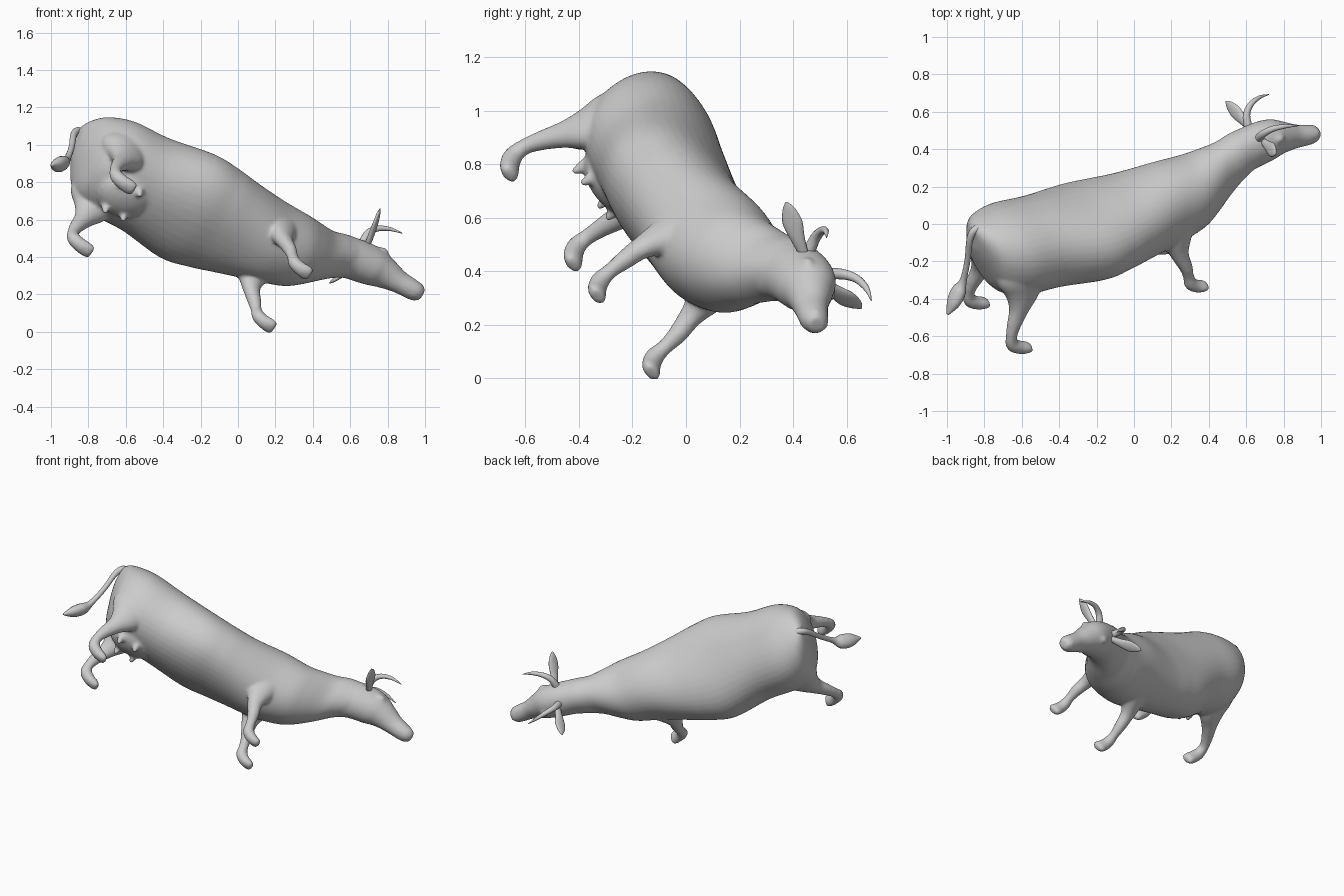
import bpy, bmesh, math
from mathutils import Vector, Matrix

# Animal axes in the world: forward, left, up, and the origin inside the barrel
FWD = Vector((0.875, 0.287, -0.39)).normalized()
RIGHT = Vector((0.4845, -0.506, 0.7135))
RIGHT = (RIGHT - FWD * RIGHT.dot(FWD)).normalized()
UP = RIGHT.cross(FWD)
POSE = Matrix((FWD, -RIGHT, UP)).transposed().to_4x4()
POSE.translation = Vector((-0.028, 0.029, 0.559))


def spline(rows, steps):
    """Catmull-Rom through rows of (x, y, z, side radius, other radius)."""
    out = []
    n = len(rows)
    for i in range(n - 1):
        p = [rows[max(i - 1, 0)], rows[i], rows[i + 1], rows[min(i + 2, n - 1)]]
        for s in range(steps):
            t = s / steps
            out.append([0.5 * (2 * b + (c - a) * t + (2 * a - 5 * b + 4 * c - d) * t * t
                               + (3 * b - a - 3 * c + d) * t ** 3) for a, b, c, d in zip(*p)])
    out.append(list(rows[-1]))
    return out


def tube(bm, rows, side=(0, 1, 0), sides=24, steps=5, power=1.0, mirror=False, upright=False):
    """Loft elliptical rings along a path; optionally repeat on the other side."""
    pts = spline(rows, steps)
    for flip in ((1, -1) if mirror else (1,)):
        rings = []
        for i, p in enumerate(pts):
            tan = Vector(pts[min(i + 1, len(pts) - 1)][:3]) - Vector(pts[max(i - 1, 0)][:3])
            tan = Vector((1, 0, 0)) if upright else tan.normalized()
            a = Vector(side)
            a = (a - tan * a.dot(tan)).normalized()
            b = tan.cross(a)
            ring = []
            for k in range(sides):
                c, s = math.cos(math.tau * k / sides), math.sin(math.tau * k / sides)
                c, s = (math.copysign(abs(v) ** power, v) for v in (c, s))
                v = Vector(p[:3]) + a * c * max(p[3], 0.002) + b * s * max(p[4], 0.002)
                ring.append(bm.verts.new((v.x, v.y * flip, v.z)))
            rings.append(ring)
        for r, q in zip(rings, rings[1:]):
            for k in range(sides):
                j = (k + 1) % sides
                bm.faces.new((r[k], r[j], q[j], q[k]))
        bm.faces.new(rings[0])
        bm.faces.new(rings[-1])


def ball(bm, pos, size):
    mat = Matrix.Translation(pos) @ Matrix.Diagonal((*size, 1))
    bmesh.ops.create_uvsphere(bm, u_segments=20, v_segments=12, radius=1, matrix=mat)


def finish(name, bm, blend=0):
    bmesh.ops.recalc_face_normals(bm, faces=bm.faces[:])
    mesh = bpy.data.meshes.new(name)
    bm.to_mesh(mesh)
    bm.free()
    ob = bpy.data.objects.new(name, mesh)
    bpy.context.collection.objects.link(ob)
    ob.matrix_world = POSE
    for f in mesh.polygons:
        f.use_smooth = True
    if blend:
        rm = ob.modifiers.new("fuse", 'REMESH')
        rm.mode, rm.voxel_size, rm.use_smooth_shade = 'VOXEL', 0.010, True
        sm = ob.modifiers.new("soften", 'SMOOTH')
        sm.factor, sm.iterations = 0.5, blend
    return ob


# Body: trunk, neck, head, legs and udder fused into one skin
bm = bmesh.new()
tube(bm, [(-0.945, 0, 0.20, 0.05, 0.06), (-0.920, 0, 0.155, 0.125, 0.125),
          (-0.86, 0, 0.085, 0.220, 0.208), (-0.73, 0, 0.058, 0.275, 0.240),
          (-0.53, 0, 0.037, 0.284, 0.233), (-0.28, 0, 0.010, 0.332, 0.225),
          (-0.12, 0, 0.008, 0.312, 0.217), (0.02, 0, 0.010, 0.275, 0.216),
          (0.22, 0, 0.022, 0.222, 0.225), (0.38, 0, 0.040, 0.195, 0.205),
          (0.47, 0, 0.070, 0.162, 0.190), (0.57, 0, 0.120, 0.120, 0.165),
          (0.65, 0, 0.170, 0.110, 0.142), (0.72, 0, 0.200, 0.105, 0.120)],
     sides=40, power=0.92, upright=True)
# Head
tube(bm, [(0.62, 0, 0.16, 0.10, 0.125), (0.70, 0, 0.195, 0.106, 0.122),
          (0.79, 0, 0.212, 0.106, 0.120), (0.87, 0, 0.215, 0.100, 0.112),
          (0.94, 0, 0.202, 0.082, 0.088), (1.02, 0, 0.180, 0.060, 0.066),
          (1.09, 0, 0.165, 0.056, 0.056), (1.13, 0, 0.160, 0.050, 0.048),
          (1.16, 0, 0.157, 0.033, 0.028)],
     sides=28)
# Brows and nostrils
for s in (1, -1):
    ball(bm, (0.875, s * 0.078, 0.262), (0.035, 0.026, 0.026))
    ball(bm, (1.13, s * 0.028, 0.178), (0.022, 0.020, 0.020))
# Hind legs
tube(bm, [(-0.75, 0.13, 0.13, 0.08, 0.09), (-0.75, 0.165, 0.0, 0.09, 0.140),
          (-0.76, 0.190, -0.10, 0.068, 0.105), (-0.790, 0.212, -0.185, 0.047, 0.058),
          (-0.828, 0.226, -0.265, 0.036, 0.040), (-0.850, 0.235, -0.335, 0.030, 0.031),
          (-0.843, 0.235, -0.385, 0.036, 0.037), (-0.805, 0.235, -0.415, 0.040, 0.036),
          (-0.760, 0.235, -0.432, 0.043, 0.030), (-0.735, 0.235, -0.442, 0.034, 0.020)],
     mirror=True)
# Front legs
tube(bm, [(0.20, 0.11, 0.10, 0.07, 0.09), (0.21, 0.135, 0.0, 0.078, 0.115),
          (0.205, 0.158, -0.11, 0.062, 0.085), (0.212, 0.18, -0.20, 0.042, 0.050),
          (0.238, 0.195, -0.28, 0.036, 0.037), (0.252, 0.20, -0.345, 0.029, 0.030),
          (0.265, 0.20, -0.395, 0.035, 0.036), (0.300, 0.20, -0.425, 0.039, 0.034),
          (0.340, 0.20, -0.438, 0.043, 0.028), (0.360, 0.20, -0.444, 0.034, 0.020)],
     mirror=True)
# Udder and teats
ball(bm, (-0.66, 0, -0.14), (0.16, 0.14, 0.085))
for x in (-0.62, -0.73):
    tube(bm, [(x, 0.085, -0.17, 0.028, 0.028), (x, 0.09, -0.215, 0.020, 0.020),
              (x, 0.09, -0.24, 0.014, 0.014)], sides=12, mirror=True)
finish("cow_body", bm, 8)

# Ears
bm = bmesh.new()
tube(bm, [(0.785, 0.075, 0.275, 0.018, 0.016), (0.775, 0.14, 0.290, 0.028, 0.016),
          (0.765, 0.20, 0.308, 0.038, 0.013), (0.755, 0.25, 0.325, 0.024, 0.009),
          (0.750, 0.278, 0.332, 0.003, 0.003)], side=(0.4, 0, 1), sides=16, mirror=True)
finish("ears", bm)

# Horns
bm = bmesh.new()
tube(bm, [(0.765, 0.055, 0.29, 0.024, 0.024), (0.775, 0.095, 0.345, 0.020, 0.020),
          (0.815, 0.125, 0.380, 0.016, 0.016), (0.88, 0.150, 0.390, 0.011, 0.011),
          (0.95, 0.165, 0.378, 0.002, 0.002)], side=(0, 0, 1), sides=12, mirror=True)
finish("horns", bm)

# Tail with tuft
bm = bmesh.new()
tube(bm, [(-0.88, 0, 0.255, 0.025, 0.025), (-0.940, 0, 0.255, 0.021, 0.021),
          (-0.970, 0, 0.20, 0.018, 0.018), (-0.985, 0, 0.07, 0.016, 0.016),
          (-1.012, 0, -0.05, 0.019, 0.019), (-1.040, 0, -0.11, 0.046, 0.036),
          (-1.082, -0.015, -0.165, 0.042, 0.032), (-1.125, -0.03, -0.215, 0.006, 0.006)],
     sides=14)
finish("tail", bm)
